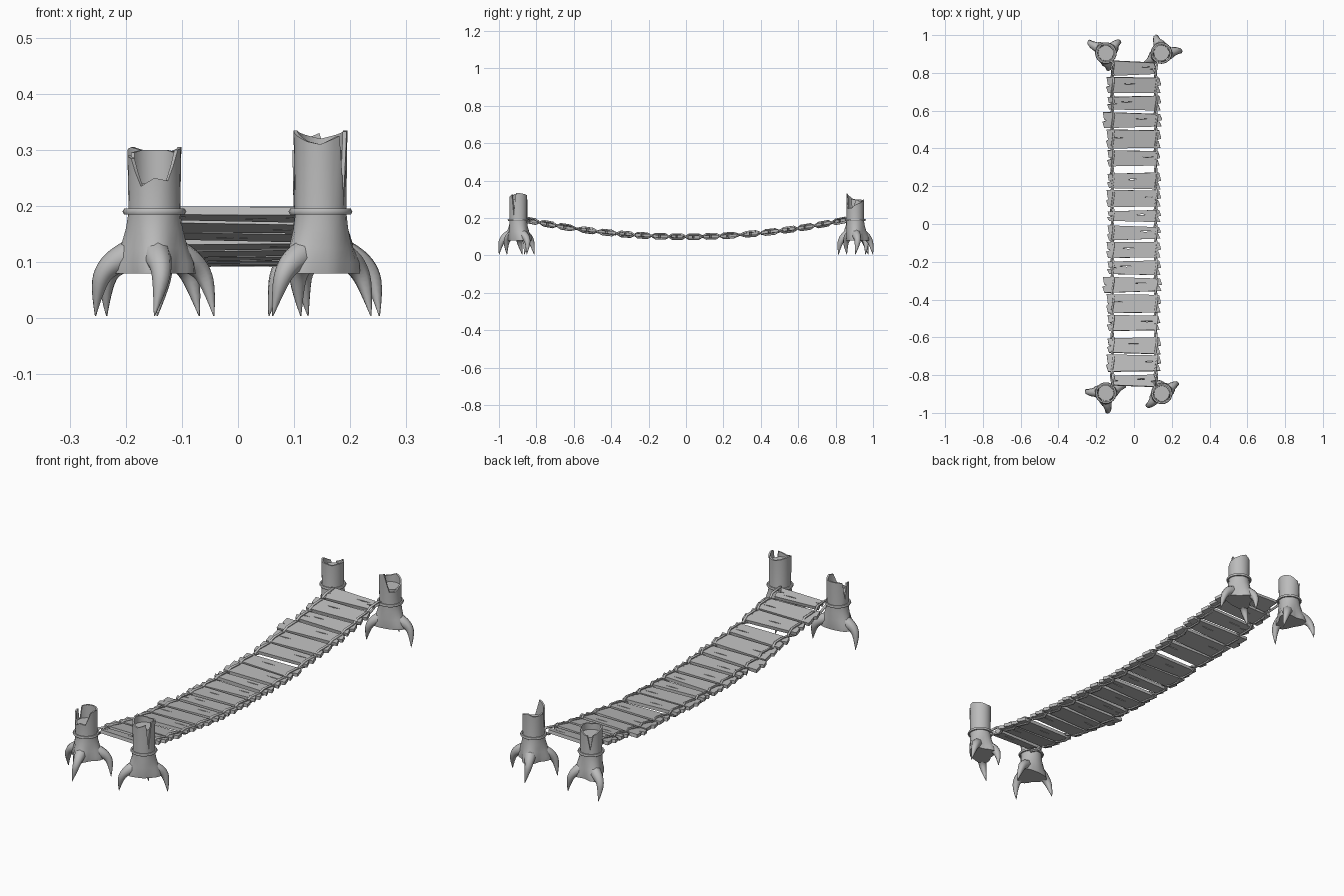
import bpy, bmesh, math, random
from mathutils import Matrix, Vector

random.seed(4)
if "Cube" in bpy.data.objects:
    bpy.data.objects.remove(bpy.data.objects["Cube"])

wood = bpy.data.materials.new("weathered grey")
wood.use_nodes = True
wood.diffuse_color = (0.5, 0.5, 0.5, 1)
wood.node_tree.nodes["Principled BSDF"].inputs["Base Color"].default_value = (0.5, 0.5, 0.5, 1)


def add(name, bm):
    bmesh.ops.recalc_face_normals(bm, faces=bm.faces)
    mesh = bpy.data.meshes.new(name)
    bm.to_mesh(mesh)
    bm.free()
    mesh.materials.append(wood)
    ob = bpy.data.objects.new(name, mesh)
    bpy.context.collection.objects.link(ob)
    return ob


def activate(ob):
    bpy.ops.object.select_all(action='DESELECT')
    ob.select_set(True)
    bpy.context.view_layer.objects.active = ob


def smooth(ob, angle=40):
    activate(ob)
    bpy.ops.object.shade_smooth_by_angle(angle=math.radians(angle))


def tube(name, points, radii, sides=1, kind='POLY', closed=False):
    """Bevelled curve with a radius at each point, turned into a mesh."""
    cu = bpy.data.curves.new(name, 'CURVE')
    cu.dimensions = '3D'
    cu.bevel_depth = 1
    cu.bevel_resolution = sides
    cu.resolution_u = 4
    cu.use_fill_caps = True
    sp = cu.splines.new(kind)
    sp.points.add(len(points) - 1)
    for p, co, r in zip(sp.points, points, radii):
        p.co = (*co, 1)
        p.radius = r
    sp.use_cyclic_u = closed
    if kind == 'NURBS':
        sp.order_u = 3
        sp.use_endpoint_u = True
    ob = bpy.data.objects.new(name, cu)
    bpy.context.collection.objects.link(ob)
    activate(ob)
    bpy.ops.object.convert(target='MESH')
    ob = bpy.context.object
    ob.data.materials.clear()
    ob.data.materials.append(wood)
    smooth(ob, 60)


def prism(bm, outline, thick, matrix):
    """Extrude a flat outline symmetrically about its plane."""
    lo, hi = [[bm.verts.new(matrix @ Vector((x, y, z))) for x, y in outline]
              for z in (-thick / 2, thick / 2)]
    bm.faces.new(lo[::-1])
    bm.faces.new(hi)
    n = len(outline)
    for i in range(n):
        j = (i + 1) % n
        bm.faces.new((lo[i], lo[j], hi[j], hi[i]))


def sag(y):
    return 0.1 + 0.092 * (y / 0.86) ** 2


# Posts: flared trunk with a broken, hollow top, wooden core, rope ring, roots
SEG = 24


def post(name, cx, cy, heights, core, roots, slit):
    angles = [math.atan2(y, x) for x, y in roots]
    bm = bmesh.new()
    rings = []
    for z, r, flare in ((.08, .046, .030), (.1, .048, .026), (.125, .048, .014),
                        (.16, .047, .004), (.19, .046, 0), (None, .048, 0),
                        (None, .041, 0), (.2, .040, 0)):
        ring = []
        for i in range(SEG):
            a = math.tau * i / SEG
            k = i // 2
            top = (heights[k] + heights[(k + i % 2) % 12]) / 2
            if i == slit:
                top = .215
            rr = r + flare * sum(max(0, math.cos(a - b)) ** 5 for b in angles)
            ring.append(bm.verts.new((cx + rr * math.cos(a), cy + rr * math.sin(a), z or top)))
        rings.append(ring)
    for a, b in zip(rings, rings[1:]):
        for i in range(SEG):
            j = (i + 1) % SEG
            bm.faces.new((a[i], a[j], b[j], b[i]))
    bm.faces.new(rings[0])
    smooth(add(name + "_trunk", bm), 35)

    bm = bmesh.new()
    bmesh.ops.create_cone(bm, cap_ends=True, segments=SEG, radius1=.0405, radius2=.0405,
                          depth=core - .15, matrix=Matrix.Translation((cx, cy, (core + .15) / 2)))
    smooth(add(name + "_core", bm))

    circle = [(cx + .051 * math.cos(math.tau * i / SEG),
               cy + .051 * math.sin(math.tau * i / SEG), .19) for i in range(SEG)]
    tube(name + "_rope_ring", circle, [.006] * SEG, closed=True)

    # Roots bow outwards, hook sideways and end in points
    for k, (x, y) in enumerate(roots):
        path = [(cx + x * f - y * s, cy + y * f + x * s, z) for f, s, z in
                ((.2, 0, .125), (.5, .05, .11), (.8, .12, .09), (.95, .1, .055), (1, 0, .004))]
        tube(f"{name}_root_{k + 1}", path, (.026, .026, .019, .013, .001), 2, 'NURBS')


post("front_right_post", -.149, -.895,
     (.305, .295, .3, .3, .3, .295, .29, .285, .235, .25, .245, .3), .24,
     ((-.105, .02), (0, -.104), (.106, .03)), 11)
post("front_left_post", .147, -.897,
     (.335, .33, .325, .32, .325, .33, .335, .325, .315, .31, .32, .33), .3,
     ((.09, .045), (-.085, -.06), (-.035, .085)), 22)
post("back_right_post", -.149, .905,
     (.3, .3, .295, .28, .275, .285, .3, .305, .3, .3, .295, .3), .27,
     ((-.085, .07), (.08, .055), (.005, -.09)), 8)
post("back_left_post", .145, .905,
     (.27, .28, .29, .3, .29, .29, .3, .31, .32, .33, .25, .25), .26,
     ((-.02, .094), (.107, 0), (-.09, -.045)), 13)

# Planks: nine designs laid twice
# (y, left depth, right depth, left x, right x, end notch, crack x)
designs = (
    (.825, .080, .060, -.14, .14, .01, .06),
    (.735, .085, .080, -.145, .14, .02, -.03),
    (.640, .065, .078, -.14, .14, .06, -.04),
    (.550, .085, .065, -.165, .145, .02, .04),
    (.450, .100, .092, -.145, .14, .01, -.08),
    (.348, .085, .075, -.14, .135, .03, .07),
    (.228, .075, .090, -.14, .14, .02, -.01),
    (.135, .092, .082, -.145, .14, .01, .08),
    (.042, .050, .065, -.14, .14, .03, .04),
)
plank_ys = []
for lap in range(2):
    for y, dl, dr, xl, xr, notch, crack in designs:
        y -= lap * .872
        plank_ys.append(y)
        if abs(y) > .8:
            xl, xr = -.112, .112
        outline = [(xl + .008, -dl / 2), (xr, -dr / 2), (xr - .01, -dr * .12),
                   (xr - .03, -dr * .08), (xr + .004, dr * .02), (xr - .007, dr / 2),
                   (xl, dl / 2), (xl + .006, dl * .05), (xl + notch, -dl * .02),
                   (xl - .002, -dl * .12)]
        place = (Matrix.Translation((0, y, sag(y)))
                 @ Matrix.Rotation(math.atan(.25 * y), 4, 'X')
                 @ Matrix.Rotation(random.uniform(-.02, .02), 4, 'Y'))
        bm = bmesh.new()
        prism(bm, outline, .015, place)
        plank = add(f"plank_{len(plank_ys)}", bm)

        # Thin lens-shaped crack cut through the board
        bm = bmesh.new()
        prism(bm, [(crack - .035, .008), (crack, .005), (crack + .035, .009), (crack, .01)],
              .05, place)
        cutter = add("crack_cutter", bm)
        activate(plank)
        mod = plank.modifiers.new("crack", 'BOOLEAN')
        mod.operation = 'DIFFERENCE'
        mod.object = cutter
        bpy.ops.object.modifier_apply(modifier=mod.name)
        bpy.data.objects.remove(cutter)

# Side ropes: two strands per side weaving over and under the planks
for side, label in ((-1, "right"), (1, "left")):
    for strand in range(2):
        path = [(side * .128, .865, .19)]
        for i, y in enumerate(plank_ys):
            over = 1 if (i + strand) % 2 else -1
            for shift in (.025, -.025):
                path.append((side * .115 + over * (.004 + shift * .15),
                             y + shift, sag(y + shift) + over * .0125))
        path.append((side * .128, -.86, .19))
        tube(f"{label}_rope_{strand + 1}", path, [.0055] * len(path))
